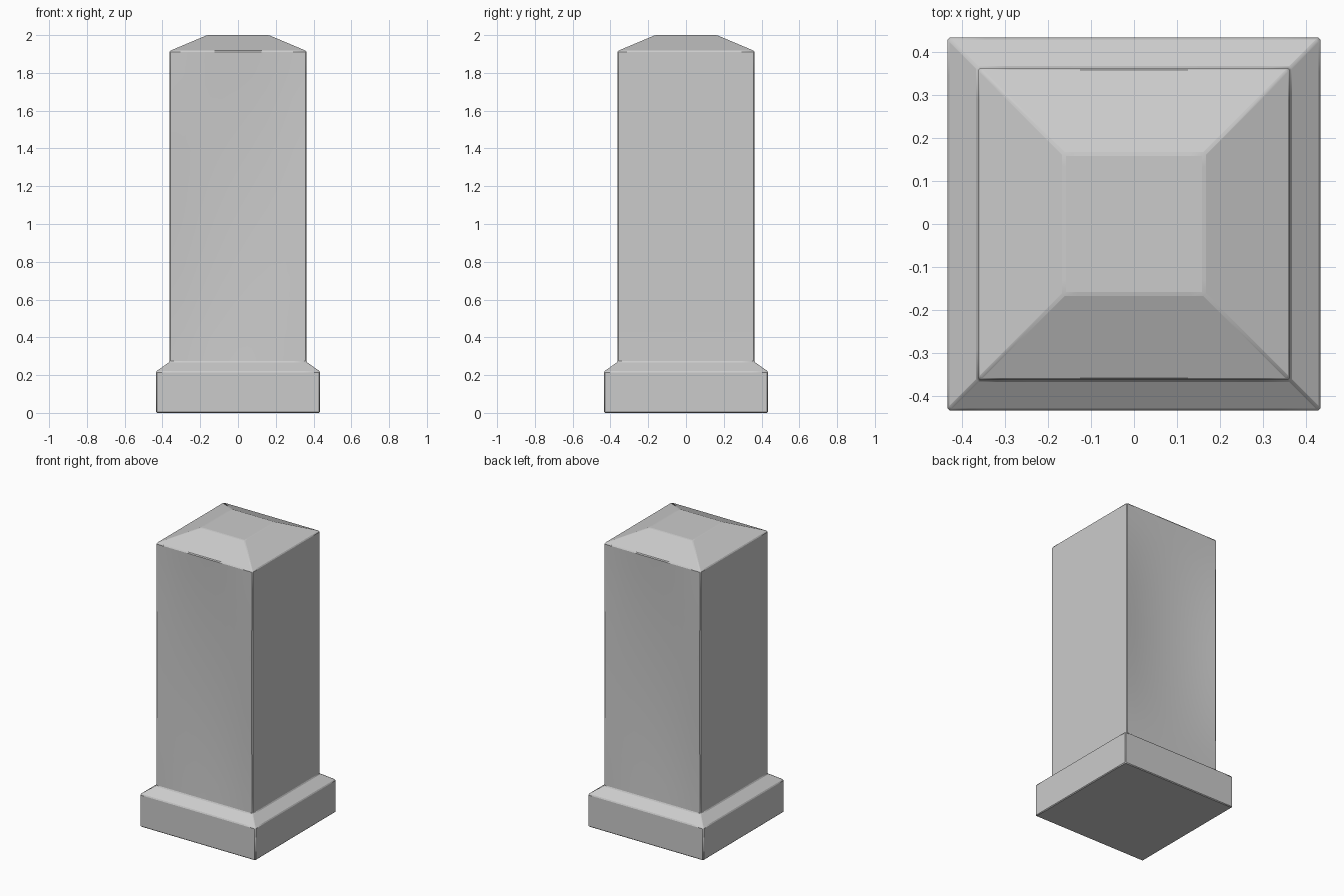
import bpy
import bmesh

cube = bpy.data.objects.get("Cube")
if cube:
    bpy.data.objects.remove(cube, do_unlink=True)

# Plain stone colour
stone = bpy.data.materials.new("grey_stone")
stone.use_nodes = True
colour = (0.6, 0.6, 0.6, 1)
stone.diffuse_color = colour
bsdf = next(n for n in stone.node_tree.nodes if n.type == "BSDF_PRINCIPLED")
bsdf.inputs["Base Color"].default_value = colour
bsdf.inputs["Roughness"].default_value = 0.8

SIDE = 10           # divisions along each side
SHAFT_STEPS = 14    # divisions up the shaft
SHAFT_LOW, SHAFT_HIGH = 0.27, 1.916
SHAFT_HALF = 0.3625


def square_ring(half, z):
    """Points round a square, counter-clockwise from the front right corner."""
    quarter = [(half * (2 * i / SIDE - 1), -half, z) for i in range(SIDE)]
    points = list(quarter)
    for _ in range(3):
        quarter = [(-y, x, h) for x, y, h in quarter]
        points += quarter
    return points


def hollow(point):
    """Wear the front and back faces of the shaft inwards."""
    x, y, z = point
    middle = (SHAFT_LOW + SHAFT_HIGH) / 2
    v = (z - middle) / (SHAFT_HIGH - middle)
    bow = max(0, 1 - v * v)
    u = x / SHAFT_HALF
    x_wear = 0.001 * bow
    y_wear = 0.024 * bow * (1 - u * u)
    return (x * (1 - x_wear / SHAFT_HALF), y * (1 - y_wear / SHAFT_HALF), z)


# Plinth, sloped shoulder, worn shaft and hipped cap as one carved block
levels = [square_ring(0.433, 0.0), square_ring(0.433, 0.22)]
for step in range(SHAFT_STEPS + 1):
    z = SHAFT_LOW + (SHAFT_HIGH - SHAFT_LOW) * step / SHAFT_STEPS
    levels.append([hollow(p) for p in square_ring(SHAFT_HALF, z)])
levels.append(square_ring(0.163, 2.0))

bm = bmesh.new()
rings = [[bm.verts.new(p) for p in level] for level in levels]
bm.faces.new(reversed(rings[0]))
bm.faces.new(rings[-1])
for low, high in zip(rings, rings[1:]):
    for i in range(len(low)):
        j = (i + 1) % len(low)
        bm.faces.new((low[i], low[j], high[j], high[i]))
mesh = bpy.data.meshes.new("stone_post")
bm.to_mesh(mesh)
bm.free()
mesh.materials.append(stone)
post = bpy.data.objects.new("stone_post", mesh)
bpy.context.collection.objects.link(post)

# Narrow chamfer on the carved edges
chamfer = post.modifiers.new("chamfer", "BEVEL")
chamfer.width = 0.005
chamfer.segments = 1
chamfer.limit_method = "ANGLE"
chamfer.angle_limit = 0.3

bpy.ops.object.select_all(action="DESELECT")
post.select_set(True)
bpy.context.view_layer.objects.active = post
bpy.ops.object.shade_smooth_by_angle(angle=0.12)
